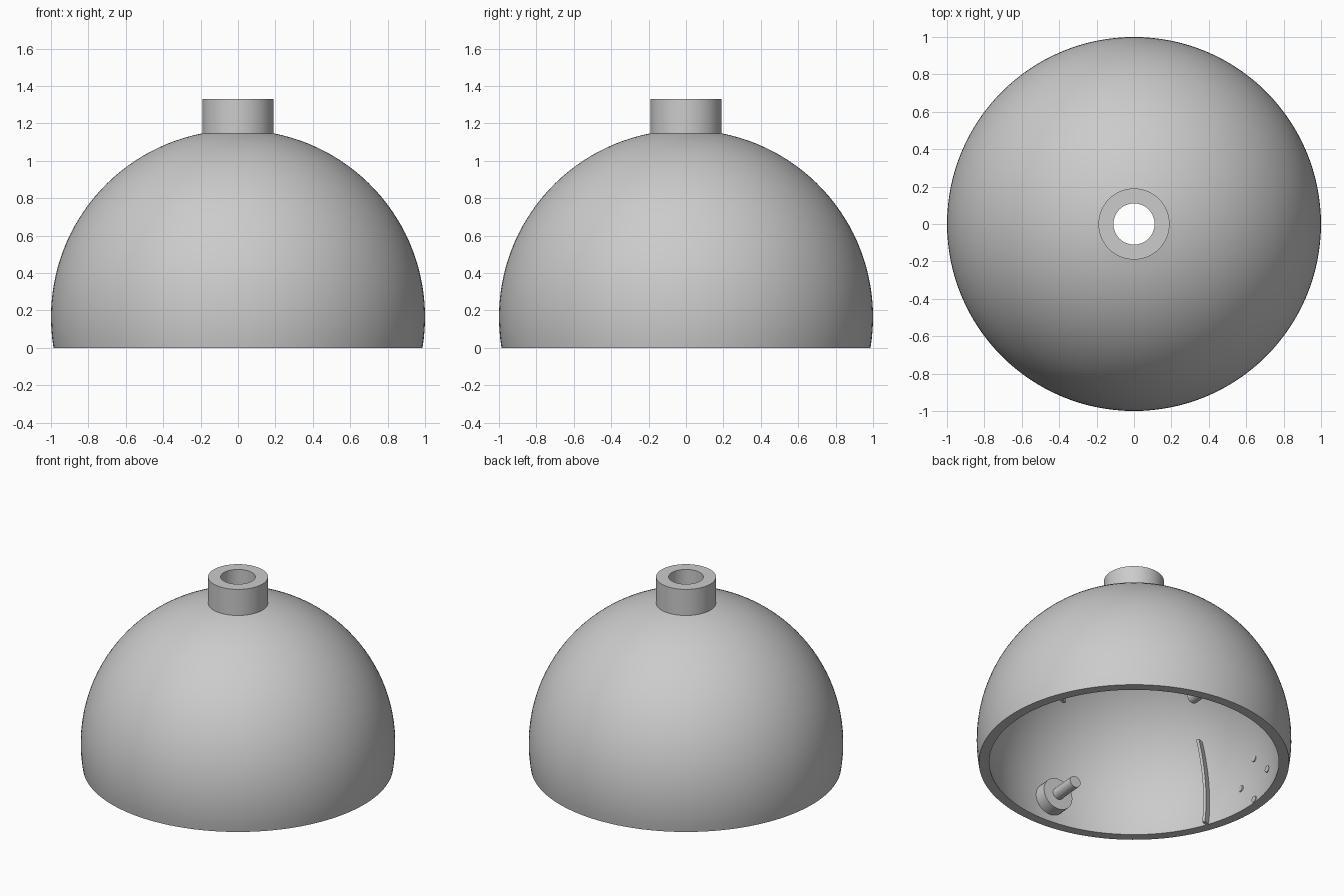
import bpy, bmesh, math
from mathutils import Matrix, Vector

if "Cube" in bpy.data.objects:
    bpy.data.objects.remove(bpy.data.objects["Cube"])

GREY = (0.6, 0.6, 0.6, 1.0)
mat = bpy.data.materials.new("plain grey")
mat.use_nodes = True
mat.diffuse_color = GREY
mat.node_tree.nodes["Principled BSDF"].inputs["Base Color"].default_value = GREY

CENTRE = 0.165          # height of the sphere centre
OUTER, INNER = 1.0, 0.935
NECK, BORE, TOP = 0.19, 0.11, 1.33


def finish(bm, name):
    bmesh.ops.remove_doubles(bm, verts=bm.verts, dist=1e-5)
    bmesh.ops.recalc_face_normals(bm, faces=bm.faces)
    mesh = bpy.data.meshes.new(name)
    bm.to_mesh(mesh)
    bm.free()
    mesh.materials.append(mat)
    obj = bpy.data.objects.new(name, mesh)
    bpy.context.collection.objects.link(obj)
    bpy.ops.object.select_all(action='DESELECT')
    obj.select_set(True)
    bpy.context.view_layer.objects.active = obj
    bpy.ops.object.shade_smooth_by_angle(angle=math.radians(35))
    return obj


def arc(radius, top_radius, steps=32):
    """Profile points on a sphere, from the rim at z = 0 up to top_radius."""
    start = -math.asin(CENTRE / radius)
    end = math.acos(top_radius / radius)
    angles = [start + (end - start) * i / steps for i in range(steps + 1)]
    return [(radius * math.cos(a), CENTRE + radius * math.sin(a)) for a in angles]


def radial_cylinder(name, degrees, radius, near, far, side=0.0, z=CENTRE):
    """Cylinder lying along a spoke, between two distances from the axis."""
    bm = bmesh.new()
    place = (Matrix.Rotation(math.radians(degrees), 4, 'Z')
             @ Matrix.Translation(((near + far) / 2, side, z))
             @ Matrix.Rotation(math.pi / 2, 4, 'Y'))
    bmesh.ops.create_cone(bm, cap_ends=True, segments=32, radius1=radius,
                          radius2=radius, depth=far - near, matrix=place)
    return finish(bm, name)


# Hollow dome and bored neck, turned from one closed profile
profile = arc(INNER, BORE) + [(BORE, TOP), (NECK, TOP)] + arc(OUTER, NECK)[::-1]
bm = bmesh.new()
verts = [bm.verts.new((r, 0, z)) for r, z in profile]
edges = [bm.edges.new((verts[i - 1], verts[i])) for i in range(len(verts))]
bmesh.ops.spin(bm, geom=verts + edges, cent=(0, 0, 0), axis=(0, 0, 1),
               angle=math.tau, steps=128, use_merge=True)
finish(bm, "dome_shell")

for side, turn in (("front", 265), ("back", 85)):
    # Stepped pivot pegs on the inner wall
    radial_cylinder(side + "_peg_boss", turn, 0.11, 0.84, 0.95)
    radial_cylinder(side + "_peg_pin", turn, 0.04, 0.65, 0.86)

for side, turn in (("left", -6), ("right", 174)):
    # Four studs almost flush with the inner wall
    for i in range(4):
        a = i * math.pi / 2
        radial_cylinder(f"{side}_stud_{i + 1}", turn, 0.022, 0.916, 0.95,
                        0.15 * math.cos(a), CENTRE + 0.01 + 0.15 * math.sin(a))
    # Thin upright rib following the inner wall
    bm = bmesh.new()
    wall = [p for p in arc(0.95, BORE) if 0 <= p[1] < 0.6]
    lip = [(r - 0.06, z) for r, z in wall]
    rib = bm.faces.new([bm.verts.new((r, 0, z)) for r, z in wall + lip[::-1]])
    new = bmesh.ops.extrude_face_region(bm, geom=[rib])["geom"]
    bmesh.ops.translate(bm, vec=Vector((0, 0.02, 0)),
                        verts=[g for g in new if isinstance(g, bmesh.types.BMVert)])
    bm.transform(Matrix.Rotation(math.radians(turn + 25), 4, 'Z'))
    finish(bm, side + "_rib")
